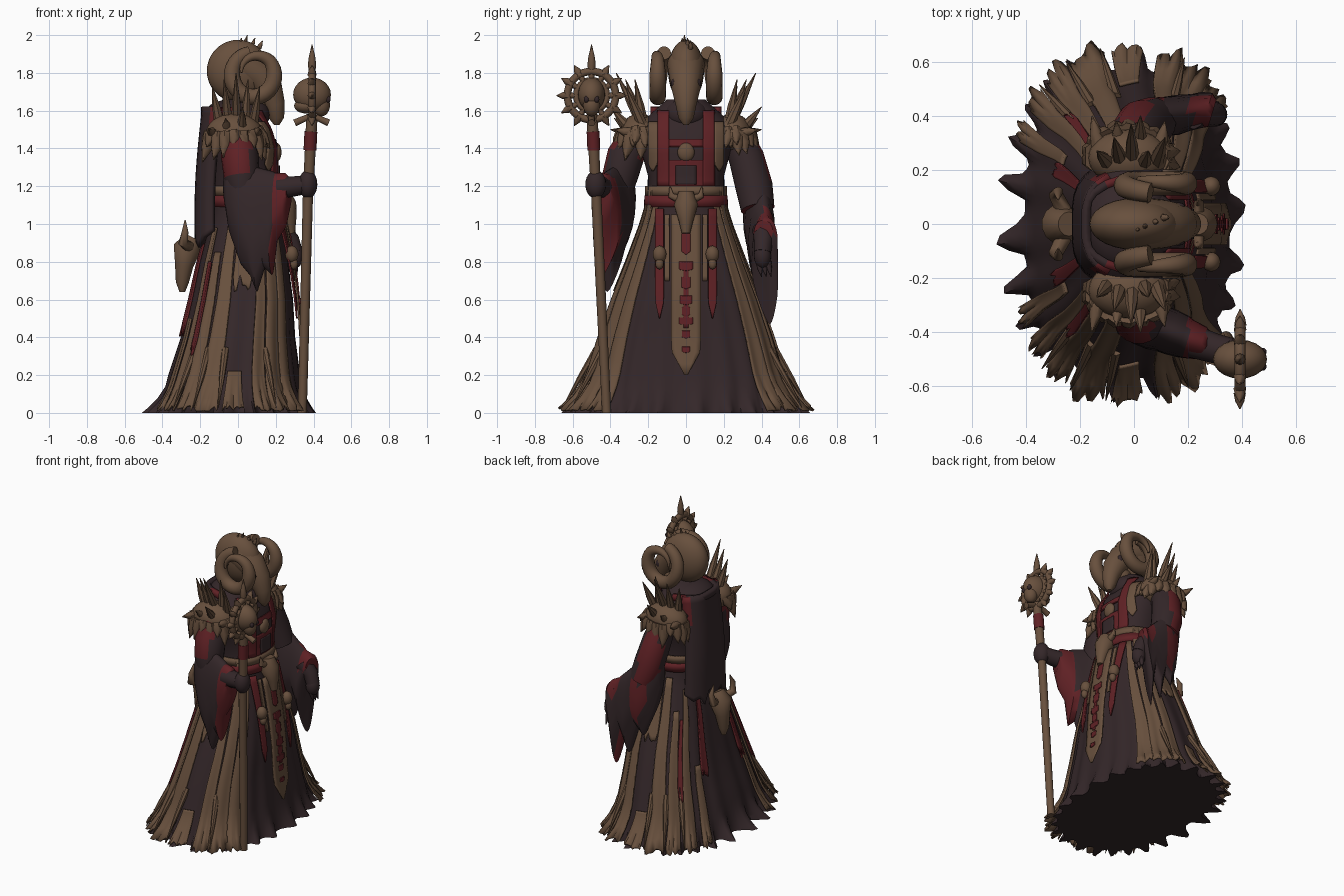
import bpy, math, random
from mathutils import Vector as V

if "Cube" in bpy.data.objects:
    bpy.data.objects.remove(bpy.data.objects["Cube"])
random.seed(4)
BONE, CLOTH, RED = 0, 1, 2
MATS = []
for n, c in (("bone brown", (0.138, 0.080, 0.047)), ("dark cloth", (0.034, 0.020, 0.022)), ("dark red", (0.115, 0.015, 0.018))):
    m = bpy.data.materials.new(n)
    m.diffuse_color = (*c, 1)
    m.use_nodes = True
    m.node_tree.nodes["Principled BSDF"].inputs["Base Color"].default_value = m.diffuse_color
    MATS.append(m)


def mk(name, verts, faces, mat, thick=0):
    """mat is an index or a rule on the face centre"""
    me = bpy.data.meshes.new(name)
    me.from_pydata([tuple(v) for v in verts], [], faces)
    for m in MATS:
        me.materials.append(m)
    for p in me.polygons:
        p.material_index = mat(p.center) if callable(mat) else mat
    ob = bpy.data.objects.new(name, me)
    bpy.context.collection.objects.link(ob)
    bpy.context.view_layer.objects.active = ob
    bpy.ops.object.select_all(action='DESELECT')
    ob.select_set(True)
    bpy.ops.object.shade_smooth_by_angle(angle=math.radians(50))
    if thick:
        s = ob.modifiers.new("thickness", 'SOLIDIFY')
        s.thickness, s.offset = thick, 0
    return ob


def loft(name, rings, mat):
    n, k = len(rings[0]), len(rings)
    f = [(i*n+j, i*n+(j+1) % n, (i+1)*n+(j+1) % n, (i+1)*n+j) for i in range(k-1) for j in range(n)]
    f += [tuple(reversed(range(n))), tuple(range((k-1)*n, k*n))]
    return mk(name, [p for r in rings for p in r], f, mat)


def ell(c, u, v, n=20):
    return [V(c)+V(u)*math.cos(t*math.tau/n)+V(v)*math.sin(t*math.tau/n) for t in range(n)]


def tube(name, pts, rad, mat, n=10):
    pts, rings, up = [V(p) for p in pts], [], None
    for i, p in enumerate(pts):
        d = (pts[min(i+1, len(pts)-1)]-pts[max(i-1, 0)]).normalized()
        up = up if up else (V((0, 0, 1)) if abs(d.z) < .9 else V((0, 1, 0)))
        s = d.cross(up).normalized()
        up = s.cross(d).normalized()
        rings.append(ell(p, s*rad[i], up*rad[i], n))
    return loft(name, rings, mat)


def spike(name, a, b, r, mat=BONE):
    a, b = V(a), V(b)
    return tube(name, [a, a.lerp(b, .5), b], [r, r*.75, .002], mat, 7)


def ball(name, c, r, mat, n=20, k=12):
    rings = []
    for i in range(k+1):
        t = math.pi*min(max(i/k, .02), .98)
        s = math.sin(t)
        rings.append(ell((c[0], c[1], c[2]-r[2]*math.cos(t)), (r[0]*s, 0, 0), (0, r[1]*s, 0), n))
    return loft(name, rings, mat)


def sheet(name, fn, nu, nv, mat, thick=.012):
    """fn(u in -1..1, v in 0..1) -> point"""
    vs = [fn(-1+2*i/nu, j/nv) for j in range(nv+1) for i in range(nu+1)]
    w = nu+1
    f = [(j*w+i, j*w+i+1, (j+1)*w+i+1, (j+1)*w+i) for j in range(nv) for i in range(nu)]
    return mk(name, vs, f, mat, thick)


# body section table: z, centre x, half depth, half width
TAB = [(0, -.025, .385, .58), (.08, -.025, .37, .555), (.2, -.02, .345, .515), (.4, .0, .3, .455), (.6, .02, .27, .385),
       (.8, .03, .235, .305), (1, .04, .19, .23), (1.1, .04, .17, .2), (1.25, .03, .17, .2), (1.4, .02, .18, .24),
       (1.5, 0, .17, .26), (1.58, -.01, .14, .19), (1.66, .02, .09, .1)]
N = 2.4


def row(z):
    z = min(max(z, 0), 1.659)
    for a, b in zip(TAB, TAB[1:]):
        if a[0] <= z <= b[0]:
            t = (z-a[0])/(b[0]-a[0])
            return [a[i]+(b[i]-a[i])*t for i in (1, 2, 3)]


def surf(a, z, off=0):
    cx, ax, ay = row(z)
    c, s = math.cos(a), math.sin(a)
    k = 1+.018*math.sin(22*a)*max(0, 1-z/1.05)
    e = 2/N
    return V((cx+(ax+off)*k*math.copysign(abs(c)**e, c), (ay+off)*k*math.copysign(abs(s)**e, s), z))


def face(y, z, off=0, side=1):
    cx, ax, ay = row(z)
    q = max(0, 1-min(1, abs(y)/(ay+off))**N)
    return V((cx+side*(ax+off)*q**(1/N), y, z))


# robe and torso with a spiky hem
rings = []
for z in [0.0, .015, .04, .08, .14, .2, .3, .4, .5, .6, .7, .8, .9, 1, 1.1, 1.18, 1.25, 1.32, 1.4, 1.45, 1.5, 1.54, 1.58, 1.62, 1.659]:
    r = []
    for i in range(176):
        a = i*math.tau/176
        f = max(0, 1-z/.14)**1.6*.07*(.5+.5*(1-math.cos(a))/2)*max(0, math.sin(a*26)+.35)
        r.append(surf(a, z, f))
    rings.append(r)
loft("robe", rings, CLOTH)


# ragged brown robe panels, mirrored on both sides
def panel(name, deg, half, zt, zb, mat=BONE, off=.012, flare=.1):
    rag = [random.uniform(0, .04) for _ in range(9)]

    def fn(u, v):
        z = zt+(zb-zt)*v
        a = math.radians(deg+u*half*(.75+.25*v))
        i = int(round((u+1)*4))
        z += (rag[i]+(.06 if i in (0, 3, 8) and zb > .1 else 0))*v**4
        z = max(z, .012)
        out = flare*(.4+.6*abs(math.sin(a)))
        return surf(a, z, off+out*max(0, 1-z/.22)**2*(1 if i in (2, 3, 5, 6) else .7))
    return sheet(name, fn, 8, 16, mat)


for s in (1, -1):
    for deg, half, zt, zb in ((45, 7, 1.1, 0), (59, 8, 1.2, 0), (73, 6, 1.15, 0), (106, 8, 1.05, 0), (90, 5, .22, 0),
                              (90, 8, 1.15, .64), (122, 6, .85, 0), (137, 5, .98, 0), (151, 4, .5, 0)):
        panel("robe_panel", s*deg, half, zt, zb)
    panel("back_ribbon", s*158, 4, .95, .4, RED, .02, 0)
    panel("back_ribbon_low", s*130, 3, .8, .3, RED, .022, 0)
    for deg in (66, 98, 114, 130):  # trailing tatters
        a = math.radians(s*deg)
        spike("tatter", surf(a, .34, .0), surf(a+.02, .03, .08), .02)

# belt: bone band over red sash
sheet("waist_band", lambda u, v: surf(u*math.pi, 1.2-.05*v, .012), 64, 1, BONE)
sheet("red_sash", lambda u, v: surf(u*math.pi, 1.15-.06*v, .014), 64, 1, RED)


# tabard with red symbols, ribbons and chest plates
def front_plate(name, y0, w, zt, zb, mat, off, tip=0, side=1):
    def fn(u, v):
        z = zt+(zb-zt)*v
        y = y0+u*w*(1 if v < .85 or not tip else 1-(v-.85)/.15*.9)
        return face(y, z, off, side)
    return sheet(name, fn, 6, 14, mat, .009)


front_plate("tabard", 0, .078, 1.05, .2, BONE, .03, 1)
front_plate("tabard_line", 0, .013, .8, .45, RED, .035)
for z, w, h in ((.88, .024, .07), (.77, .036, .03), (.68, .024, .04), (.59, .032, .03), (.53, .022, .03), (.48, .038, .025), (.41, .022, .025), (.33, .02, .02)):
    front_plate("tabard_symbol", 0, w, z+h, z-h*.6, RED, .036, 1)
for s in (1, -1):
    front_plate("front_ribbon", s*.14, .022, 1.08, .5, RED, .025, 1)
    front_plate("thin_ribbon", s*.1, .012, 1.05, .7, BONE, .026)
    front_plate("chest_strap", s*.12, .03, 1.6, 1.2, RED, .012)
    front_plate("chest_side", s*.175, .024, 1.54, 1.28, BONE, .014, 1)
    ball("hanging_skull", (.285, s*.14, .84), (.035, .036, .045), BONE)
    ball("hanging_jaw", (.295, s*.14, .79), (.022, .022, .03), BONE)
    tube("buckle_horn", [(.235, s*.03, 1.13), (.24, s*.08, 1.15), (.235, s*.085, 1.2)], [.025, .018, .003], BONE)
front_plate("chest_red", 0, .12, 1.34, 1.2, RED, .011)
front_plate("chest_dark", 0, .055, 1.31, 1.21, CLOTH, .017)
front_plate("chest_band", 0, .1, 1.45, 1.41, RED, .011)
ball("amulet", (.205, 0, 1.38), (.025, .045, .05), BONE)
tube("buckle_skull", [(.235, 0, 1.17), (.245, 0, 1.1), (.27, 0, 1.02), (.28, 0, .95)], [.04, .065, .04, .022], BONE, 14)

# cape
rag = [random.uniform(0, .12) for _ in range(13)]
sheet("cape", lambda u, v: V((-.175-.04*math.sin(min(1, v*1.4)*1.57)+.085*u**4, u*(.175+.03*v), 1.62-.76*v+rag[int(round(u*6+6))]*v**5)),
      12, 20, lambda c: RED if abs(c.y) > .155 and c.z > 1.42 else CLOTH, .03)
sheet("collar_rim", lambda u, v: V((-.18+.16*u**4, u*.175, 1.58+.04*v)), 12, 2, lambda c: RED if abs(c.y) > .15 else CLOTH, .03)
ball("cowl", (-.04, 0, 1.56), (.15, .175, .1), CLOTH)
ball("throat", (.06, 0, 1.58), (.11, .12, .09), CLOTH)

# back skull with horns
tube("back_skull", [(-.24, 0, .93), (-.27, 0, .87), (-.285, 0, .78), (-.295, 0, .69), (-.295, 0, .64)], [.045, .075, .05, .035, .015], BONE, 14)
for s in (1, -1):
    tube("back_skull_horn", [(-.26, s*.05, .88), (-.29, s*.11, .9), (-.28, s*.12, .96), (-.28, s*.09, 1.02)], [.03, .026, .018, .003], BONE)

# ram head
ball("cranium", (.0, 0, 1.81), (.165, .095, .165), BONE, 28, 18)
tube("snout", [(.02, 0, 1.84), (.11, 0, 1.79), (.165, 0, 1.71), (.195, 0, 1.63), (.205, 0, 1.56), (.205, 0, 1.525)],
     [.1, .09, .075, .055, .04, .015], BONE, 18)
ball("jaw", (.1, 0, 1.66), (.07, .06, .06), BONE)
for x, z in ((.05, 2.0), (.09, 1.985), (.13, 1.97), (.02, 1.985)):
    spike("crown_spike", (x-.02, (x-.07)*.4, 1.93), (x, (x-.07)*.4, z), .014)
for s in (1, -1):
    ball("eye_socket", (.165, s*.062, 1.745), (.025, .018, .028), CLOTH, 12, 8)
    pts, rad = [], []
    for i in range(37):  # curled horn, almost flat
        t = i/36
        a = math.radians(100+430*t)
        r = .112-.05*max(0, t-.7)/.3
        pts.append((.08+r*math.cos(a), s*(.115+.035*min(1, t*4)+.018*max(0, t-.7)/.3), 1.79+r*1.05*math.sin(a)))
        rad.append((.036+.008*min(1, t*5))*(1 if t < .6 else 1-.85*(t-.6)/.4))
    tube("ram_horn", pts, rad, BONE, 14)

# shoulder mantles with spikes and fringe
for s in (1, -1):
    ball("shoulder_pad", (-.02, s*.245, 1.48), (.15, .105, .105), BONE)
    for i in range(5):
        x = -.13+.06*i
        h = .2-.035*abs(i-2)
        spike("tall_spike", (x*.7, s*.22, 1.5), (x*1.05, s*(.27+.05*(i % 3)), 1.6+h), .03)
    for i in range(4):
        x = -.13+.075*i
        spike("side_spike", (x, s*.28, 1.48), (x*1.2, s*(.40-.02*(i % 2)), 1.5+.06*(i % 3)), .03)
    for i in range(11):
        a = math.radians(-100+200*i/10)
        d = V((math.sin(a)*.125-.02, s*(.25+.085*math.cos(a)), 1.48))
        e = V((math.sin(a)*.17-.02, s*(.26+.125*math.cos(a)), 1.36+random.uniform(-.04, .06)))
        spike("fringe", d, e, .042)
    for i in range(3):
        spike("chest_fringe", (.1, s*(.2+.03*i), 1.5), (.17, s*(.15+.06*i), 1.38+.02*i), .036)


# sleeves: rows are x, y, top, bottom, half thickness
def sleeve(name, rows, mat):
    rs = []
    for x, y, t, b, w in rows:
        ring = []
        for i in range(24):
            c, q = math.cos(i*math.tau/24), math.sin(i*math.tau/24)
            lean = .05*max(0, -q)*(t-b)
            ring.append(V((x+.3*w*c, y+w*c*(1 if q > 0 else 1-.45*q*q)+math.copysign(lean, y), (t+b)/2+(t-b)/2*q)))
        rs.append(ring)
    return loft(name, rs, mat)


tube("right_upper_sleeve", [(-.01, -.26, 1.48), (.01, -.32, 1.36), (.02, -.35, 1.25), (.03, -.36, 1.15)], [.08, .1, .095, .07],
     lambda c: RED if c.z > 1.29 and c.x < .07 else CLOTH, 18)
sleeve("right_sleeve", [(-.07, -.32, 1.27, 1.12, .03), (-.04, -.335, 1.32, .95, .07), (.02, -.355, 1.33, .78, .085), (.07, -.375, 1.31, .72, .085),
                        (.1, -.385, 1.3, .64, .08), (.14, -.4, 1.29, .77, .08), (.18, -.415, 1.28, .73, .075), (.2, -.425, 1.27, .9, .07),
                        (.25, -.44, 1.27, .98, .06), (.27, -.45, 1.25, 1.08, .05)], lambda c: RED if c.x > .2 or (c.x > .16 and c.z < .95) else CLOTH)
tube("right_forearm", [(.22, -.435, 1.19), (.3, -.46, 1.2), (.37, -.475, 1.21)], [.06, .055, .05], CLOTH)
ball("right_hand", (.37, -.478, 1.21), (.05, .055, .075), CLOTH)
tube("left_upper_sleeve", [(-.02, .26, 1.48), (0, .32, 1.35), (.03, .36, 1.2), (.07, .38, 1.08)], [.08, .095, .1, .09],
     lambda c: RED if c.y > .36 and c.x < .07 else CLOTH, 18)
sleeve("left_sleeve", [(-.06, .36, 1.22, 1.05, .03), (-.02, .37, 1.27, .86, .07), (.04, .385, 1.24, .7, .08), (.09, .39, 1.2, .76, .08),
                       (.14, .4, 1.15, .56, .075), (.19, .405, 1.1, .7, .075), (.23, .415, 1.06, .47, .07), (.27, .42, 1.04, .8, .065),
                       (.29, .41, 1.02, .9, .05)],
       lambda c: RED if (c.x > .21 and c.z > .93) or c.z < .62 or (c.y > .45 and c.x < .13) else CLOTH)
tube("left_forearm", [(.22, .41, .97), (.28, .41, .91), (.3, .405, .85)], [.06, .05, .045], CLOTH)
ball("left_hand", (.3, .405, .83), (.045, .045, .065), CLOTH)
for i in range(3):
    spike("left_finger", (.3, .385+.025*i, .8), (.31, .4+.025*i, .72), .018, CLOTH)

# staff
tube("staff", [(.34, -.42, 0), (.37, -.475, 1.15), (.392, -.498, 1.58)], [.024, .027, .03], BONE, 12)
tube("staff_wrap", [(.381, -.488, 1.39), (.386, -.492, 1.49)], [.034, .034], RED, 12)
C = V((.392, -.5, 1.68))


def wheel(a, r):
    return C+V((0, r*math.sin(a), r*math.cos(a)))


for r, w in ((.082, .016), (.128, .02)):
    tube("wheel_ring", [wheel(i*math.tau/40, r) for i in range(41)], [w]*41, BONE, 8)
for i in range(12):
    a = i*math.tau/12
    tube("wheel_spoke", [wheel(a, .075), wheel(a, .13)], [.014, .016], BONE, 8)
    if i not in (0, 6):
        spike("wheel_spike", wheel(a, .125), wheel(a, .185), .024)
tube("wheel_top_blade", [wheel(0, .12), wheel(0, .16), wheel(0, .2), wheel(0, .27)], [.016, .022, .018, .002], BONE, 8)
ball("staff_skull", C+V((0, 0, .005)), (.1, .072, .09), BONE)
ball("staff_skull_face", C+V((.05, 0, -.05)), (.045, .045, .06), BONE)
ball("staff_skull_base", C+V((-.03, 0, -.055)), (.065, .055, .04), BONE)
tube("staff_crossbone", [(.3, -.5, 1.535), (.39, -.5, 1.575), (.48, -.5, 1.535)], [.02, .016, .02], BONE)
for s in (1, -1):
    ball("staff_skull_eye", C+V((.085, s*.027, -.02)), (.014, .015, .018), CLOTH, 10, 6)
